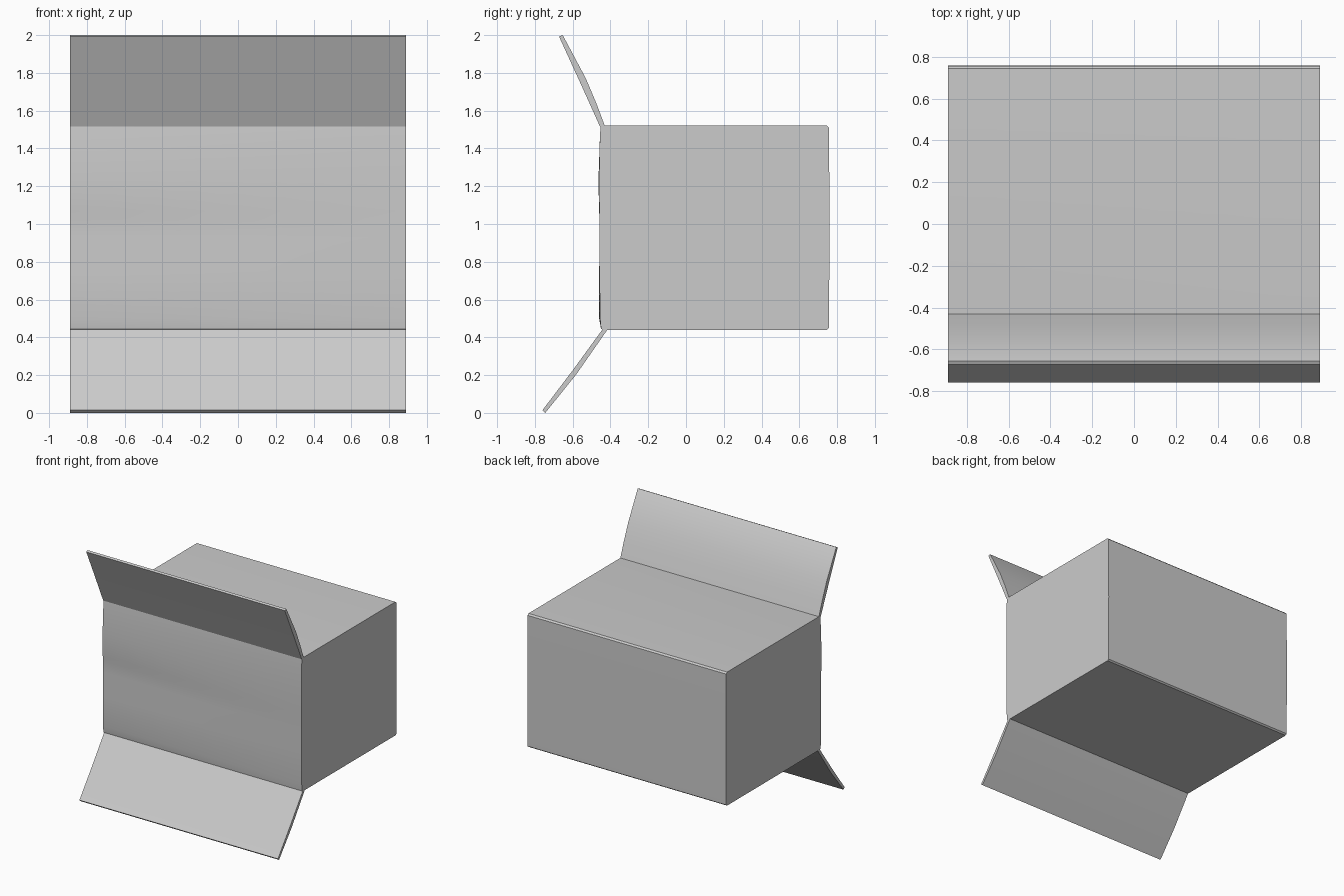
import bpy, bmesh, math

if "Cube" in bpy.data.objects:
    bpy.data.objects.remove(bpy.data.objects["Cube"])

HALF_W = 0.89


def loft_x(name, left, right=None, steps=1, smooth=25):
    """Closed solid blending a left (y, z) outline into a right one across the width."""
    right = right or left
    bm = bmesh.new()
    rings = []
    for i in range(steps + 1):
        t = i / steps
        x = -HALF_W + 2 * HALF_W * t
        rings.append([bm.verts.new((x, a[0] + (b[0] - a[0]) * t, a[1] + (b[1] - a[1]) * t))
                      for a, b in zip(left, right)])
    n = len(left)
    for r0, r1 in zip(rings, rings[1:]):
        for j in range(n):
            k = (j + 1) % n
            bm.faces.new((r0[j], r0[k], r1[k], r1[j]))
    bm.faces.new(rings[0])
    bm.faces.new(rings[-1])
    bmesh.ops.recalc_face_normals(bm, faces=bm.faces)
    mesh = bpy.data.meshes.new(name)
    bm.to_mesh(mesh)
    bm.free()
    ob = bpy.data.objects.new(name, mesh)
    bpy.context.collection.objects.link(ob)
    bpy.context.view_layer.objects.active = ob
    ob.select_set(True)
    bpy.ops.object.shade_smooth_by_angle(angle=math.radians(smooth))
    ob.select_set(False)
    return ob


# Carton body: crisp back corners, slightly warped front panel
back = [(-0.44, 0.44), (0.745, 0.44), (0.757, 0.45),
        (0.76, 1.0), (0.757, 1.51), (0.745, 1.522), (-0.43, 1.522)]
front_left = [(-0.448, 1.52), (-0.457, 1.42), (-0.463, 1.25), (-0.461, 1.07),
              (-0.455, 1.03), (-0.455, 0.93), (-0.460, 0.75), (-0.460, 0.50), (-0.450, 0.445)]
front_right = [(-0.452, 1.52), (-0.456, 1.46), (-0.460, 1.25), (-0.459, 1.07),
               (-0.458, 1.00), (-0.458, 0.93), (-0.458, 0.75), (-0.455, 0.50), (-0.450, 0.445)]
loft_x("box_body", back + front_left, back + front_right, steps=8)

# Upper flap, gently bowed, folded up and outwards
loft_x("top_flap", [(-0.455, 1.515), (-0.43, 1.52), (-0.475, 1.64), (-0.53, 1.77),
                    (-0.65, 1.995), (-0.655, 2.0), (-0.672, 1.992), (-0.56, 1.748)])

# Lower flap, folded down and outwards
loft_x("bottom_flap", [(-0.442, 0.442), (-0.415, 0.442), (-0.58, 0.205),
                       (-0.745, 0.0), (-0.76, 0.014), (-0.60, 0.225)])
